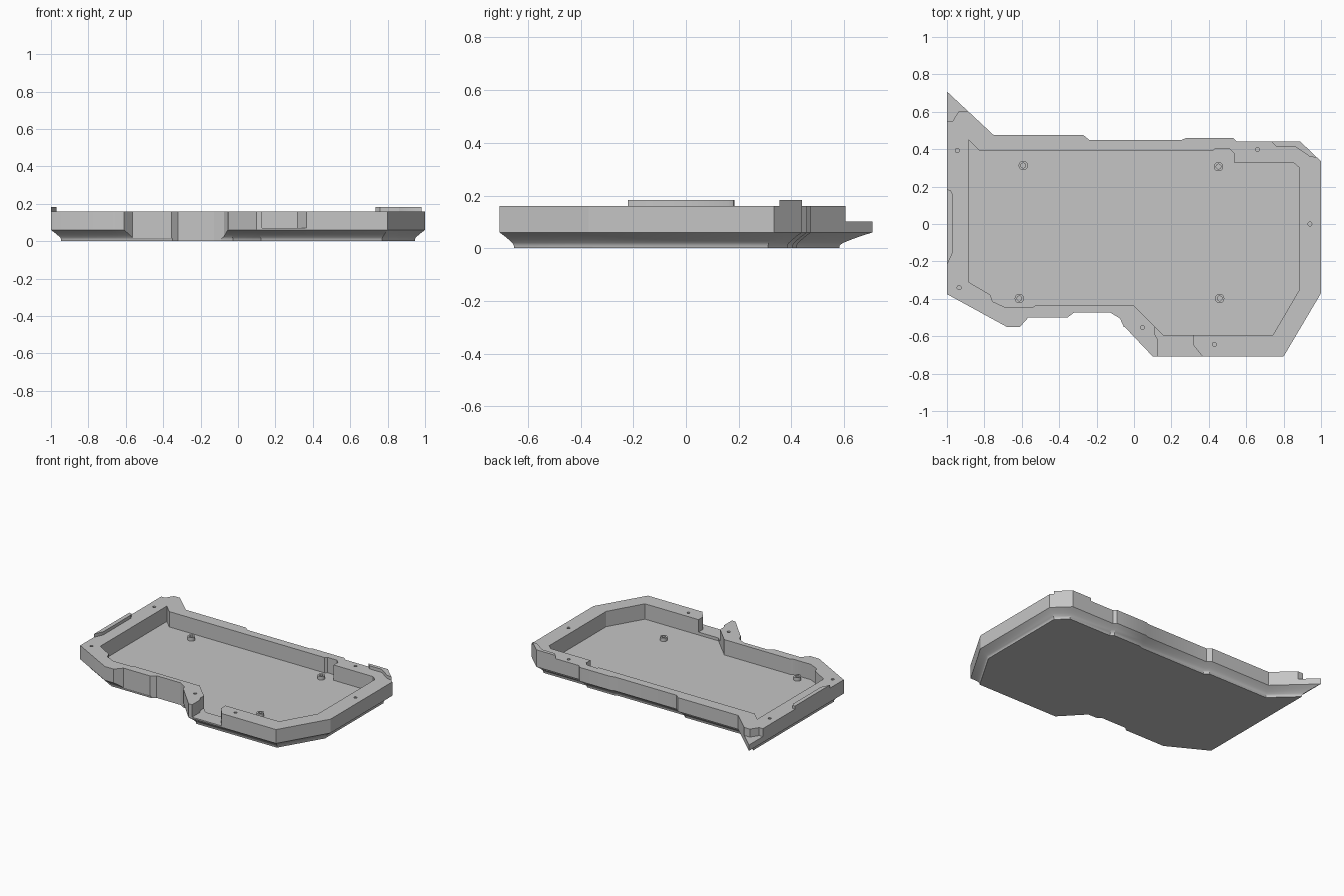
import bpy
import bmesh
import math
from mathutils import Vector

if "Cube" in bpy.data.objects:
    bpy.data.objects.remove(bpy.data.objects["Cube"], do_unlink=True)

grey = bpy.data.materials.new("plain grey")
grey.use_nodes = True
grey.diffuse_color = (0.56, 0.56, 0.56, 1)
grey.node_tree.nodes["Principled BSDF"].inputs["Base Color"].default_value = (0.56, 0.56, 0.56, 1)

RIM, FLOOR, LIP, RIDGE = 0.16, 0.049, 0.06, 0.183


def inset(points, d):
    """Shift a counter-clockwise outline inward by d with mitred corners."""
    pts = [Vector(p) for p in points]
    out = []
    for i, p in enumerate(pts):
        a = (p - pts[i - 1]).normalized()
        b = (pts[(i + 1) % len(pts)] - p).normalized()
        na, nb = Vector((-a.y, a.x)), Vector((-b.y, b.x))
        out.append(p + (na + nb) * d / (1 + na.dot(nb)))
    return out


def loft(name, points, levels):
    """Stack inset copies of an outline; levels are (inset, z) from the bottom up."""
    bm = bmesh.new()
    rings = [[bm.verts.new((p.x, p.y, z)) for p in inset(points, d)] for d, z in levels]
    for low, high in zip(rings, rings[1:]):
        for i in range(len(low)):
            bm.faces.new((low[i - 1], low[i], high[i], high[i - 1]))
    bm.faces.new(rings[0][::-1])
    bm.faces.new(rings[-1])
    bmesh.ops.recalc_face_normals(bm, faces=bm.faces)
    mesh = bpy.data.meshes.new(name)
    bm.to_mesh(mesh)
    bm.free()
    mesh.materials.append(grey)
    obj = bpy.data.objects.new(name, mesh)
    bpy.context.collection.objects.link(obj)
    return obj


def prism(name, points, z0, z1):
    return loft(name, points, [(0, z0), (0, z1)])


def circle(x, y, r, n=20):
    return [(x + r * math.cos(math.tau * i / n), y + r * math.sin(math.tau * i / n))
            for i in range(n)]


def cut(target, points, z0, z1):
    cutter = prism("cutter", points, z0, z1)
    cutter.hide_render = True
    mod = target.modifiers.new("cut", "BOOLEAN")
    mod.operation, mod.solver, mod.object = "DIFFERENCE", "EXACT", cutter
    bpy.context.view_layer.objects.active = target
    bpy.ops.object.modifier_apply(modifier=mod.name)
    bpy.data.objects.remove(cutter, do_unlink=True)


# Tray body with a tapered underside
outline = [(-1, -.375), (-.68, -.55), (-.05, -.55), (.1, -.708), (.8, -.708), (1, -.37),
           (1, .335), (.89, .44), (.55, .44), (.53, .46), (.28, .46), (.255, .45),
           (-.24, .45), (-.27, .475), (-.75, .475), (-1, .708)]
taper = [(.055, 0), (.054, .012), (.048, .021), (.035, .033), (.018, .047), (0, LIP)]
tray = loft("tray_body", outline, taper + [(0, RIM)])

# Stepped recess in the front edge
cut(tray, [(-.655, -.6), (-.61, -.55), (-.565, -.5), (-.355, -.5), (-.32, -.473), (-.128, -.473),
           (-.075, -.505), (-.05, -.56), (-.08, -.65), (-.6, -.65)][::-1], -.1, .3)

# Inner pocket
cut(tray, [(-.885, -.31), (-.77, -.377), (-.755, -.415), (-.685, -.447), (-.545, -.447),
           (-.53, -.437), (0, -.437), (.155, -.593), (.743, -.593), (.885, -.35), (.885, .3),
           (.85, .33), (.535, .33), (.535, .377), (.51, .403), (.433, .403), (.42, .39),
           (-.823, .39), (-.885, .45)], FLOOR, .3)

# Gap in the front wall
cut(tray, [(.112, -.54), (.112, -.59), (.128, -.62), (.128, -.8), (.43, -.8), (.363, -.705),
           (.315, -.645), (.315, -.54)], .07, .3)

# Lowered back corner
cut(tray, [(-1.1, .55), (-.97, .55), (-.935, .605), (-.8, .605), (-.8, .8), (-1.1, .8)], .102, .3)

# Screw holes in the rim
for x, y in [(-.945, .393), (.66, .398), (.94, 0), (-.935, -.34), (.045, -.553), (.43, -.643)]:
    cut(tray, circle(x, y, .011, 12), .1, .3)

# Raised ridges on the rim
prism("side_ridge", [(-1, -.22), (-.97, -.155), (-.97, .16), (-.98, .18), (-1, .185)],
      RIM - .005, RIDGE)
prism("corner_ridge", [(.735, .44), (.76, .415), (.86, .415), (.94, .36), (.98, .354), (.89, .44)],
      RIM - .005, RIDGE)

# Hollow standoffs on the floor
for i, (x, y) in enumerate([(-.592, .313), (.452, .307), (-.613, -.398), (.458, -.398)]):
    post = prism(f"standoff_{i + 1}", circle(x, y, .025), FLOOR - .005, FLOOR + .025)
    cut(post, circle(x, y, .013), FLOOR, .3)

# Smooth the curved surfaces, keep hard edges
bpy.ops.object.select_all(action="DESELECT")
for obj in bpy.context.collection.objects:
    if obj.type == "MESH" and grey.name in obj.data.materials:
        obj.select_set(True)
        bpy.context.view_layer.objects.active = obj
bpy.ops.object.shade_smooth_by_angle(angle=math.radians(30))
